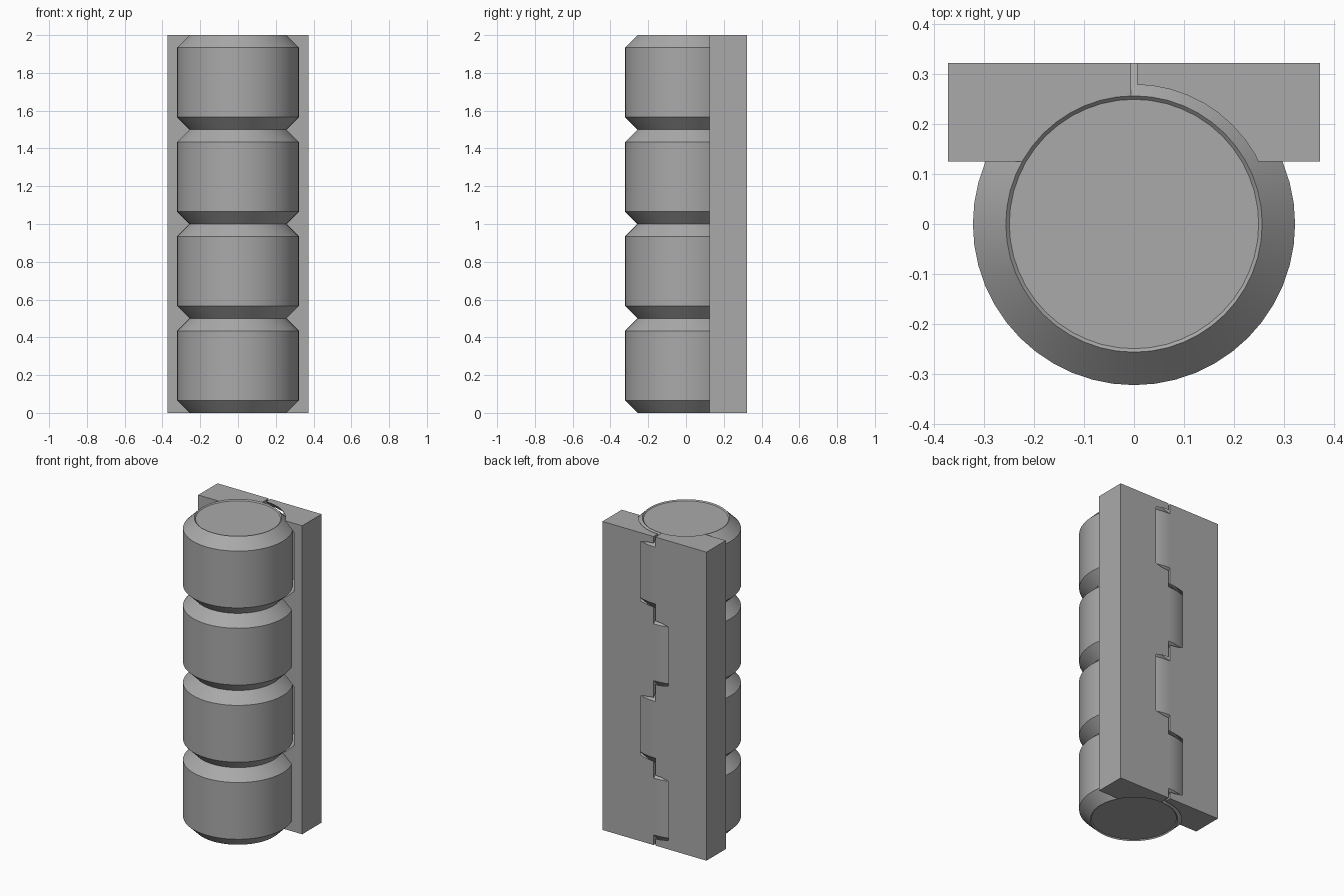
import bpy, bmesh, math

cube = bpy.data.objects.get("Cube")
if cube:
    bpy.data.objects.remove(cube, do_unlink=True)

KNUCKLES, PITCH, SIDES = 4, 0.5, 48
R, RIM, BEVEL = 0.323, 0.257, 0.066      # knuckle radius, end radius, chamfer
GAP, RECESS = 0.016, 0.007               # clearance around a knuckle, dished end
HALF_W, FRONT_Y, BACK_Y, SPLIT = 0.373, 0.125, 0.323, 0.006

grey = bpy.data.materials.new("grey")
grey.use_nodes = True
grey.diffuse_color = (0.4, 0.4, 0.4, 1)
grey.node_tree.nodes["Principled BSDF"].inputs["Base Color"].default_value = (0.4, 0.4, 0.4, 1)


def add_object(name, bm):
    bmesh.ops.recalc_face_normals(bm, faces=bm.faces)
    mesh = bpy.data.meshes.new(name)
    bm.to_mesh(mesh)
    bm.free()
    mesh.materials.append(grey)
    obj = bpy.data.objects.new(name, mesh)
    bpy.context.collection.objects.link(obj)
    return obj


def lathe(name, profile):
    """Closed solid turned around z from (radius, height) points."""
    bm = bmesh.new()
    rings = []
    for r, z in profile:
        angles = [2 * math.pi * i / SIDES for i in range(SIDES)]
        rings.append([bm.verts.new((r * math.cos(a), r * math.sin(a), z)) for a in angles])
    for low, high in zip(rings, rings[1:]):
        for i in range(SIDES):
            j = (i + 1) % SIDES
            bm.faces.new((low[i], low[j], high[j], high[i]))
    bm.faces.new(rings[0])
    bm.faces.new(rings[-1])
    return add_object(name, bm)


def smooth(obj):
    bpy.ops.object.select_all(action="DESELECT")
    obj.select_set(True)
    bpy.context.view_layer.objects.active = obj
    bpy.ops.object.shade_smooth_by_angle(angle=math.radians(25))


# Chamfered knuckles with shallow dished ends
for k in range(KNUCKLES):
    z0, z1 = k * PITCH, (k + 1) * PITCH
    smooth(lathe(f"knuckle_{k + 1}", [
        (RIM - RECESS, z0 + RECESS), (RIM, z0), (R, z0 + BEVEL),
        (R, z1 - BEVEL), (RIM, z1), (RIM - RECESS, z1 - RECESS)]))


# Leaves: plates hollowed for their own knuckles, with clearance for the others
def leaf(name, side, own_parity):
    bm = bmesh.new()
    bmesh.ops.create_cube(bm, size=1)
    height = KNUCKLES * PITCH
    for v in bm.verts:
        v.co.x = side * (SPLIT if v.co.x < 0 else HALF_W)
        v.co.y = FRONT_Y if v.co.y < 0 else BACK_Y
        v.co.z = 0 if v.co.z < 0 else height
    plate = add_object(name, bm)

    wide_rim = RIM + GAP * math.sqrt(2)
    wide = R + GAP
    slope = wide - wide_rim
    profile = []
    for k in range(KNUCKLES):
        z0, z1 = k * PITCH, (k + 1) * PITCH
        if k % 2 == own_parity:
            profile += [(RIM, z0), (RIM, z1)]
        else:
            profile += [(wide_rim, z0), (wide, z0 + slope), (wide, z1 - slope), (wide_rim, z1)]
    profile = [(profile[0][0], -0.1)] + profile + [(profile[-1][0], height + 0.1)]
    cutter = lathe("clearance_cutter", profile)
    cutter.hide_render = True

    cut = plate.modifiers.new("clearance", "BOOLEAN")
    cut.operation, cut.solver, cut.object = "DIFFERENCE", "EXACT", cutter
    bpy.context.view_layer.objects.active = plate
    bpy.ops.object.modifier_apply(modifier=cut.name)
    bpy.data.objects.remove(cutter, do_unlink=True)
    smooth(plate)


leaf("left_leaf", 1, 0)
leaf("right_leaf", -1, 1)
